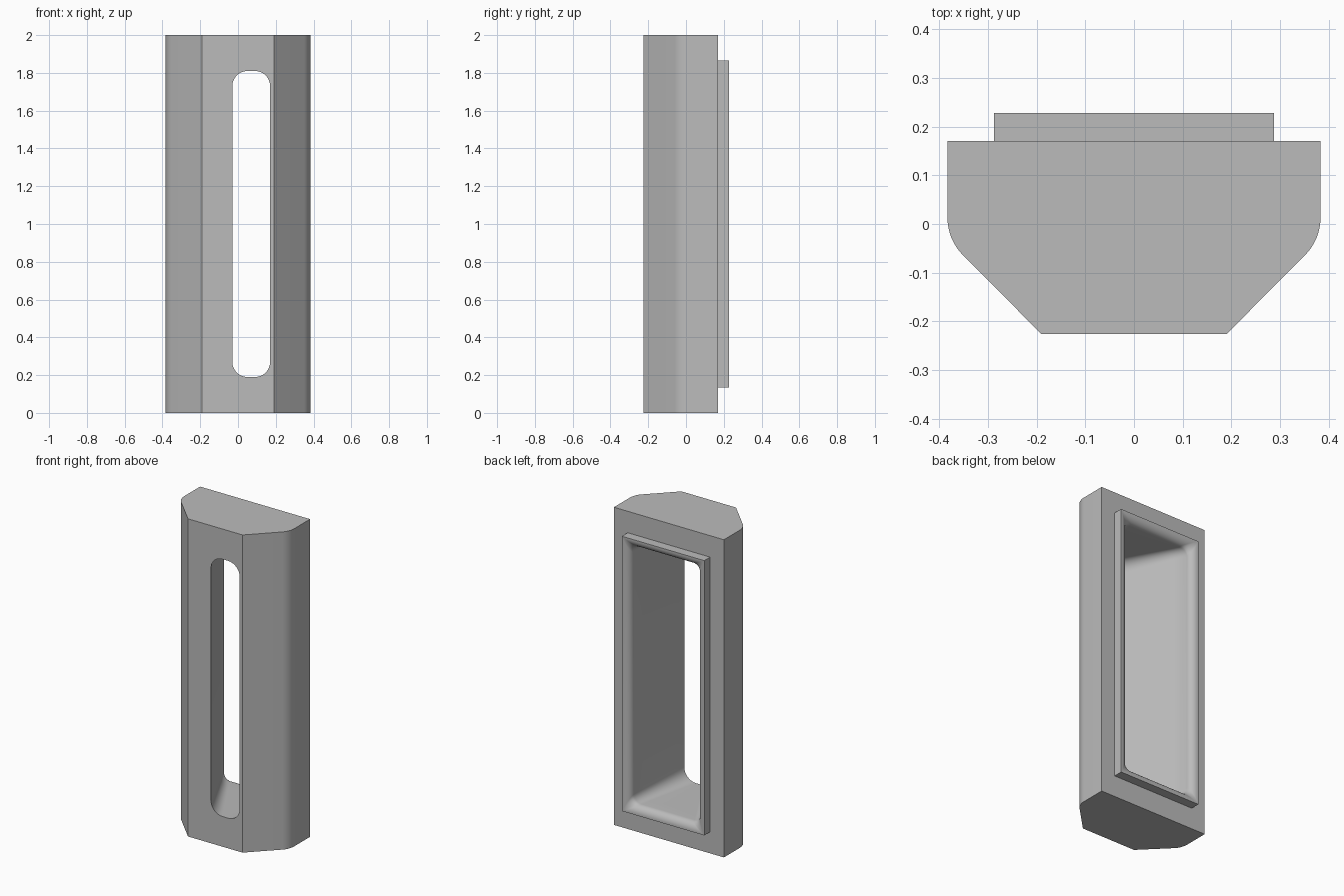
import bpy, bmesh
from math import sin, cos, pi, radians

cube = bpy.data.objects.get("Cube")
if cube:
    bpy.data.objects.remove(cube, do_unlink=True)

grey = bpy.data.materials.new("plain_grey")
colour = (0.5, 0.5, 0.5, 1)
grey.diffuse_color = colour
grey.use_nodes = True
grey.node_tree.nodes["Principled BSDF"].inputs["Base Color"].default_value = colour


def loft(name, rings):
    """Closed solid through rings with equal point counts."""
    bm = bmesh.new()
    rows = [[bm.verts.new(p) for p in ring] for ring in rings]
    n = len(rows[0])
    for a, b in zip(rows, rows[1:]):
        for i in range(n):
            j = (i + 1) % n
            bm.faces.new((a[i], a[j], b[j], b[i]))
    bm.faces.new(rows[0])
    bm.faces.new(rows[-1])
    bmesh.ops.recalc_face_normals(bm, faces=bm.faces)
    mesh = bpy.data.meshes.new(name)
    bm.to_mesh(mesh)
    bm.free()
    mesh.materials.append(grey)
    obj = bpy.data.objects.new(name, mesh)
    bpy.context.collection.objects.link(obj)
    return obj


def rounded_rect(y, x0, x1, half_z, r, steps=8):
    """Rounded rectangle in an upright plane, centred on mid height."""
    corners = [(x1 - r, half_z - r), (x0 + r, half_z - r),
               (x0 + r, r - half_z), (x1 - r, r - half_z)]
    points = []
    for k, (cx, cz) in enumerate(corners):
        for i in range(steps + 1):
            a = (k + i / steps) * pi / 2
            points.append((cx + r * cos(a), y, 1 + cz + r * sin(a)))
    return points


def combine(target, tool, operation):
    mod = target.modifiers.new(operation.lower(), "BOOLEAN")
    mod.operation = operation
    mod.solver = "EXACT"
    mod.object = tool
    tool.hide_render = True
    bpy.context.view_layer.objects.active = target
    bpy.ops.object.modifier_apply(modifier=mod.name)
    bpy.data.objects.remove(tool, do_unlink=True)


# Housing: chamfered plan with rounded shoulders
half = [(0.383, 0.17)]
for i in range(9):
    a = radians(45) * i / 8
    half.append((0.274 + 0.109 * cos(a), 0.013 - 0.109 * sin(a)))
half.append((0.19, -0.226))
plan = half + [(-x, y) for x, y in reversed(half)]
housing = loft("housing", [[(x, y, z) for x, y in plan] for z in (0, 2)])

# Raised rear lip
outline = [(-0.287, 0.135), (0.287, 0.135), (0.287, 1.865), (-0.287, 1.865)]
lip = loft("rear_lip", [[(x, y, z) for x, z in outline] for y in (0.1, 0.228)])
combine(housing, lip, "UNION")

# Flared opening: offset front slot widening to a rolled rear mouth
w = 0.048
rings = [rounded_rect(-0.3, -0.03, 0.17, 0.81, 0.08)]
for i in range(7):
    t = i / 6
    rings.append(rounded_rect(-0.226 + t * (0.454 - w),
                              -0.03 - 0.204 * t, 0.17 + 0.064 * t,
                              0.81 + 0.002 * t, 0.08 - 0.03 * t))
for i in range(1, 11):
    a = pi / 2 * i / 10
    x = 0.282 - w * cos(a)
    rings.append(rounded_rect(0.228 - w + w * sin(a), -x, x,
                              0.86 - w * cos(a), 0.002 + w * cos(a)))
rings.append(rounded_rect(0.26, -0.282, 0.282, 0.86, 0.002))
combine(housing, loft("opening_cutter", rings), "DIFFERENCE")

# Smooth curves, keep hard edges
bpy.ops.object.select_all(action="DESELECT")
housing.select_set(True)
bpy.context.view_layer.objects.active = housing
bpy.ops.object.shade_smooth_by_angle(angle=radians(30))
